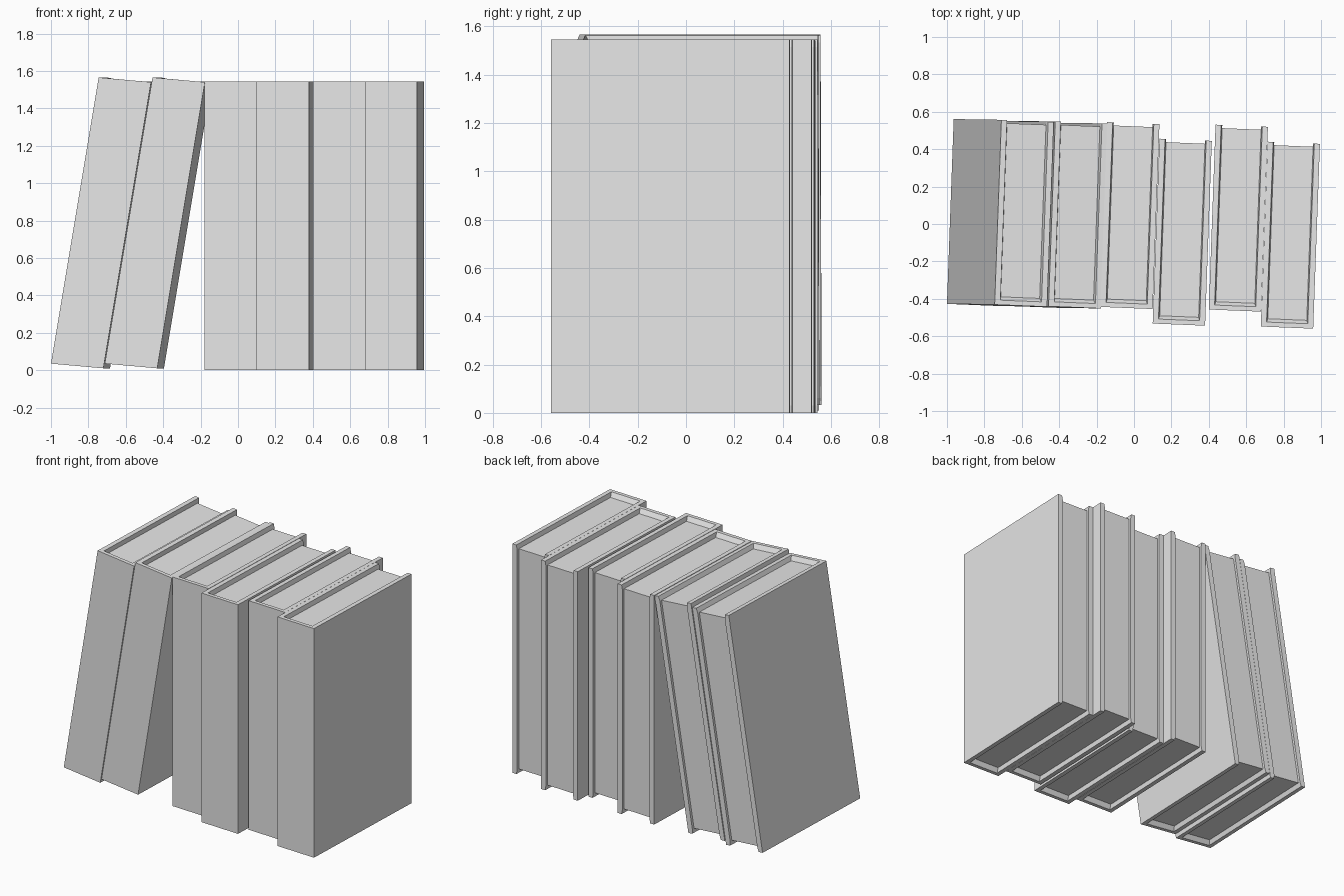
import bpy, bmesh
from mathutils import Matrix, Vector

cube = bpy.data.objects.get("Cube")
if cube:
    bpy.data.objects.remove(cube)

grey = bpy.data.materials.new("plain_grey")
grey.use_nodes = True
colour = (0.8, 0.8, 0.8, 1)
grey.diffuse_color = colour
grey.node_tree.nodes["Principled BSDF"].inputs["Base Color"].default_value = colour

W, D, H = 0.28, 0.988, 1.544    # book size
T = 0.03                        # board thickness
LIP = 0.03                      # how far boards overhang the pages
BACK = 0.017


def make_object(name, bm, matrix):
    bmesh.ops.recalc_face_normals(bm, faces=bm.faces)
    mesh = bpy.data.meshes.new(name)
    bm.to_mesh(mesh)
    bm.free()
    mesh.transform(matrix)
    mesh.materials.append(grey)
    bpy.context.collection.objects.link(bpy.data.objects.new(name, mesh))


def loft(layers):
    """Closed solid through a stack of (z, outline) layers."""
    bm = bmesh.new()
    rings = [[bm.verts.new((x, y, z)) for x, y in pts] for z, pts in layers]
    for a, b in zip(rings, rings[1:]):
        for i in range(len(a)):
            j = (i + 1) % len(a)
            bm.faces.new((a[i], a[j], b[j], b[i]))
    bm.faces.new(rings[0])
    bm.faces.new(rings[-1])
    return bm


def cover_outline(side, front):
    """C-shaped cover: spine at the front, a board on each side."""
    return [(0, 0), (W, 0), (W, D), (W - side, D), (W - side, front),
            (side, front), (side, D), (0, D)]


def book(number, matrix):
    rim = cover_outline(T, 0.025)
    deep = cover_outline(T + 0.006, 0.043)
    make_object(f"book_cover_{number}", loft(
        [(0, rim), (LIP, deep), (H - LIP, deep), (H, rim)]), matrix)
    # page block set back between the boards
    x0, x1, y0, y1 = T, W - T, 0.035, D - BACK
    pages = [(x0, y0), (x1, y0), (x1, y1), (x0, y1)]
    make_object(f"book_pages_{number}", loft([(LIP, pages), (H - LIP, pages)]), matrix)


def placement(origin, lean):
    """Slightly turned frame; leaning books are also slanted sideways."""
    across = Vector((0.28, -0.0115, -0.025 if lean else 0)) / W
    along = Vector((0.036, 0.988, 0)) / D
    up = Vector((0.255, -0.004, 1.53) if lean else (0, 0, H)) / H
    m = Matrix((across, along, up)).transposed().to_4x4()
    m.translation = origin
    return m


# spine corner of each book, and whether it leans
books = [((-1.0, -0.427, 0.035), True),
         ((-0.712, -0.436, 0.035), True),
         ((-0.18, -0.443, 0), False),
         ((0.1, -0.532, 0), False),
         ((0.4, -0.457, 0), False),
         ((0.678, -0.548, 0), False)]
for n, (origin, lean) in enumerate(books, 1):
    book(n, placement(origin, lean))
